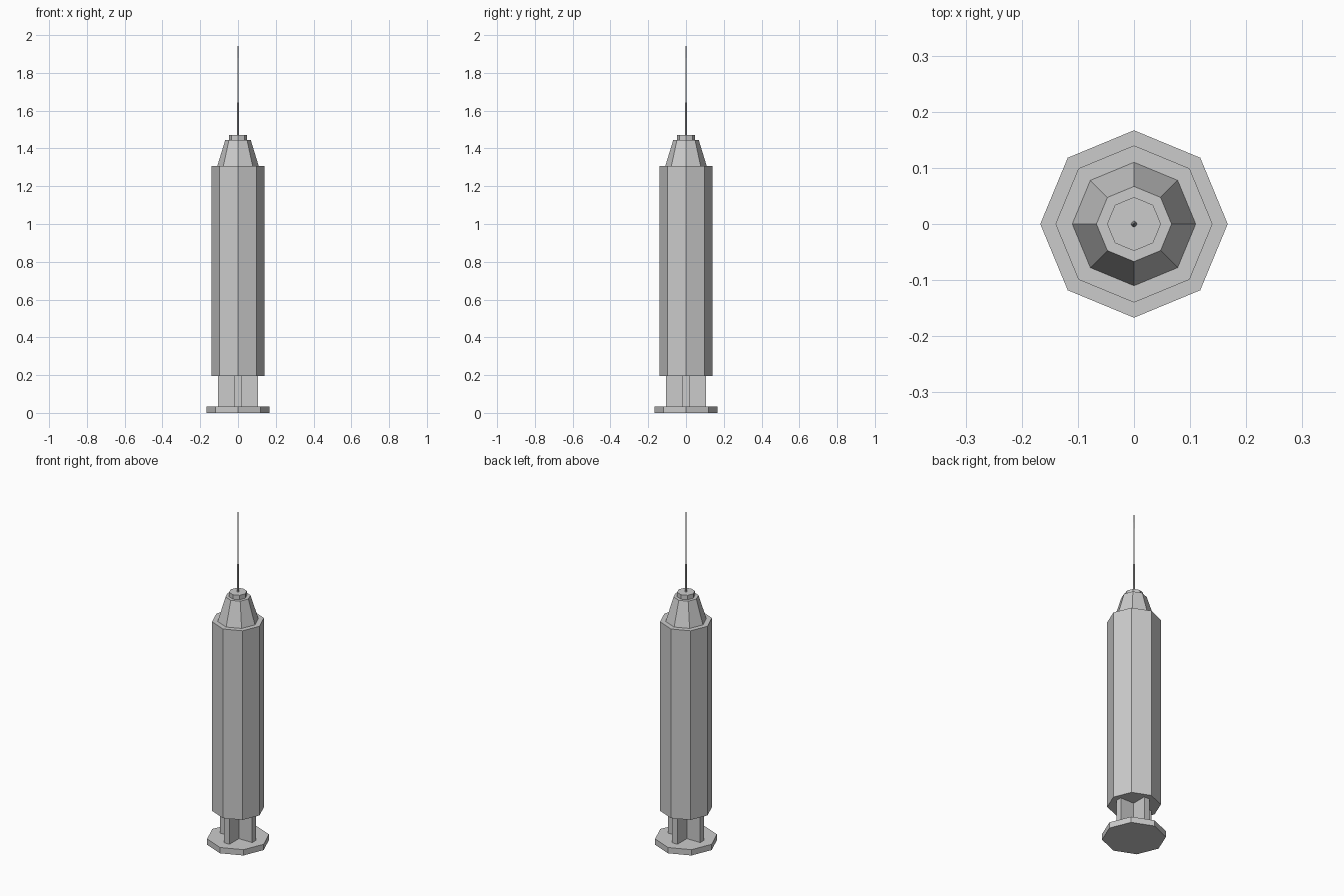
import bpy, bmesh
from math import pi, cos, sin

if "Cube" in bpy.data.objects:
    bpy.data.objects.remove(bpy.data.objects["Cube"])


def make_prism(name, bottom, top, z0, z1):
    """Closed solid between two matching outlines."""
    bm = bmesh.new()
    a = [bm.verts.new((x, y, z0)) for x, y in bottom]
    b = [bm.verts.new((x, y, z1)) for x, y in top]
    n = len(a)
    bm.faces.new(a[::-1])
    bm.faces.new(b)
    for i in range(n):
        j = (i + 1) % n
        bm.faces.new((a[i], a[j], b[j], b[i]))
    mesh = bpy.data.meshes.new(name)
    bm.to_mesh(mesh)
    bm.free()
    ob = bpy.data.objects.new(name, mesh)
    bpy.context.collection.objects.link(ob)
    return ob


def octagon(r):
    return [(r * cos(i * pi / 4), r * sin(i * pi / 4)) for i in range(8)]


# Octagonal parts: name, bottom radius, top radius, bottom z, top z
for name, r0, r1, z0, z1 in [
    ("thumb_rest", 0.167, 0.167, 0.0, 0.034),
    ("barrel", 0.14, 0.14, 0.196, 1.306),
    ("nozzle_cone", 0.11, 0.067, 1.306, 1.446),
    ("needle_hub", 0.048, 0.048, 1.446, 1.472),
    ("needle", 0.0055, 0.0008, 1.472, 2.0),
]:
    make_prism(name, octagon(r0), octagon(r1), z0, z1)

# Plunger rod with a cross-shaped section, one arm repeated four times
w, l = 0.018, 0.105
cross = []
for c, s in ((1, 0), (0, 1), (-1, 0), (0, -1)):
    for x, y in ((l, -w), (l, w), (w, w)):
        cross.append((c * x - s * y, s * x + c * y))
make_prism("plunger_rod", cross, cross, 0.034, 0.196)
